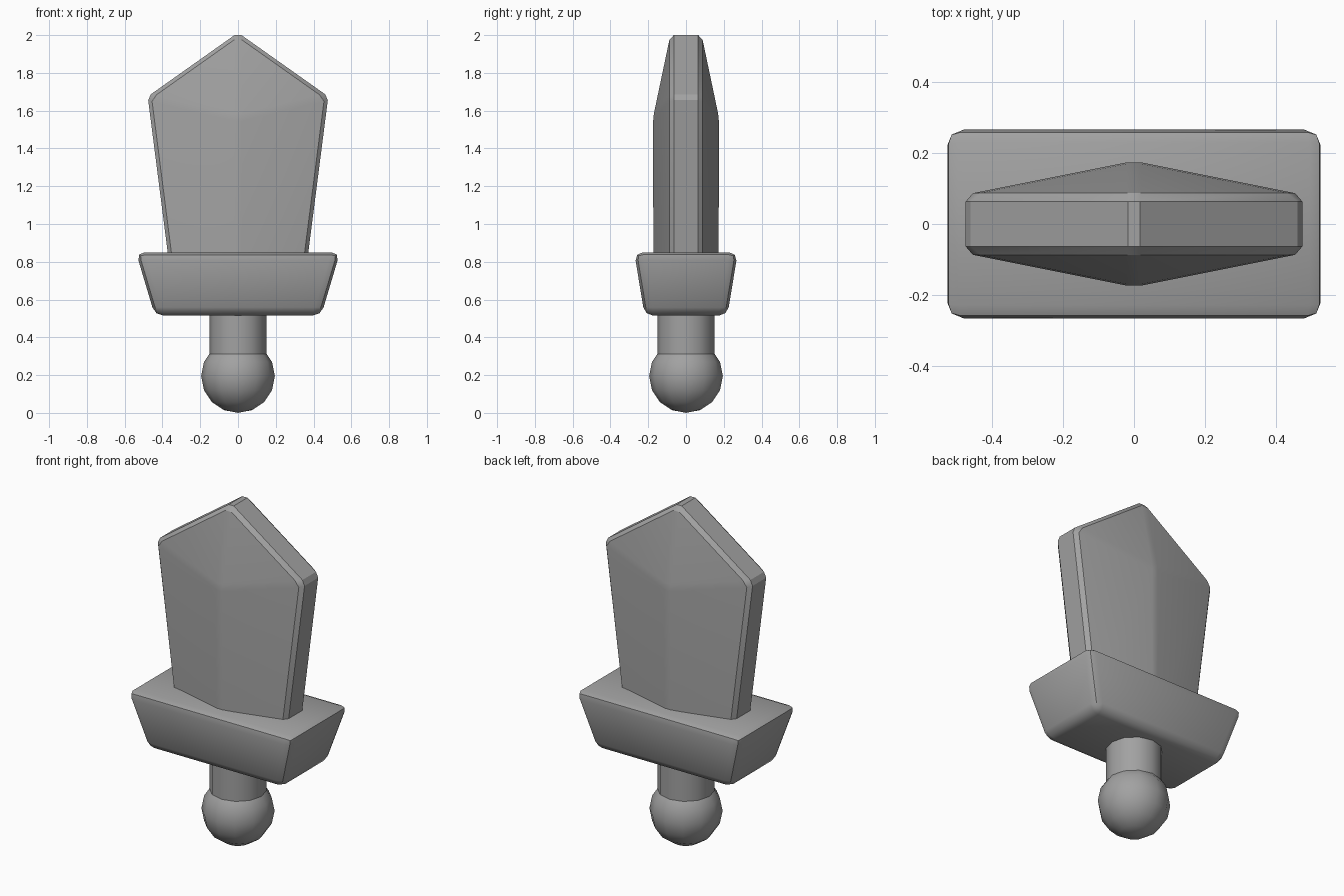
import bpy, math

if "Cube" in bpy.data.objects:
    bpy.data.objects.remove(bpy.data.objects["Cube"], do_unlink=True)

grey = bpy.data.materials.new("plain_grey")
grey.use_nodes = True
COLOUR = (0.36, 0.36, 0.36, 1)
grey.diffuse_color = COLOUR
grey.node_tree.nodes["Principled BSDF"].inputs["Base Color"].default_value = COLOUR


def finish(obj, name, bevel=0, segments=1, angle=30):
    """Name, colour, bevel and smooth one part."""
    obj.name = name
    obj.data.materials.clear()
    obj.data.materials.append(grey)
    bpy.ops.object.select_all(action="DESELECT")
    obj.select_set(True)
    bpy.context.view_layer.objects.active = obj
    if bevel:
        mod = obj.modifiers.new("soft_edges", "BEVEL")
        mod.width, mod.segments, mod.limit_method = bevel, segments, "NONE"
        bpy.ops.object.modifier_apply(modifier=mod.name)
    bpy.ops.object.shade_smooth_by_angle(angle=math.radians(angle))


def mesh_object(name, verts, faces):
    mesh = bpy.data.meshes.new(name)
    mesh.from_pydata(verts, [], faces)
    obj = bpy.data.objects.new(name, mesh)
    bpy.context.collection.objects.link(obj)
    return obj


# Blade: five-sided rim with a raised ridge on front and back
rim = [(-0.353, 0.7), (0.353, 0.7), (0.478, 1.675), (0, 2.013), (-0.478, 1.675)]
ridge = [(0, 0.7), (0, 1.56)]
verts = []
for side in (-1, 1):
    verts += [(x, side * 0.083, z) for x, z in rim]
    verts += [(x, side * 0.178, z) for x, z in ridge]
front = [(0, 5, 6, 4), (5, 1, 2, 6), (6, 2, 3), (4, 6, 3)]
back = [tuple(i + 7 for i in reversed(f)) for f in front]
edge = [(i, i + 7, i + 8, i + 1) for i in (1, 2, 3)] + [(4, 11, 7, 0)]
bottom = [(0, 7, 12, 8, 1, 5)]
finish(mesh_object("blade", verts, front + back + edge + bottom), "blade", 0.02)

# Guard: tapered block with rounded edges
bpy.ops.mesh.primitive_cube_add(size=2)
guard = bpy.context.object
for v in guard.data.vertices:
    top = v.co.z > 0
    half_x, half_y, z = (0.54, 0.274, 0.85) if top else (0.44, 0.219, 0.515)
    v.co = (math.copysign(half_x, v.co.x), math.copysign(half_y, v.co.y), z)
finish(guard, "guard", 0.045, 2, 40)

# Grip
bpy.ops.mesh.primitive_cylinder_add(vertices=12, radius=0.152, depth=0.4, location=(0, 0, 0.4))
finish(bpy.context.object, "grip", angle=40)

# Pommel
bpy.ops.mesh.primitive_uv_sphere_add(segments=12, ring_count=8, radius=0.195, location=(0, 0, 0.195))
finish(bpy.context.object, "pommel", angle=60)
